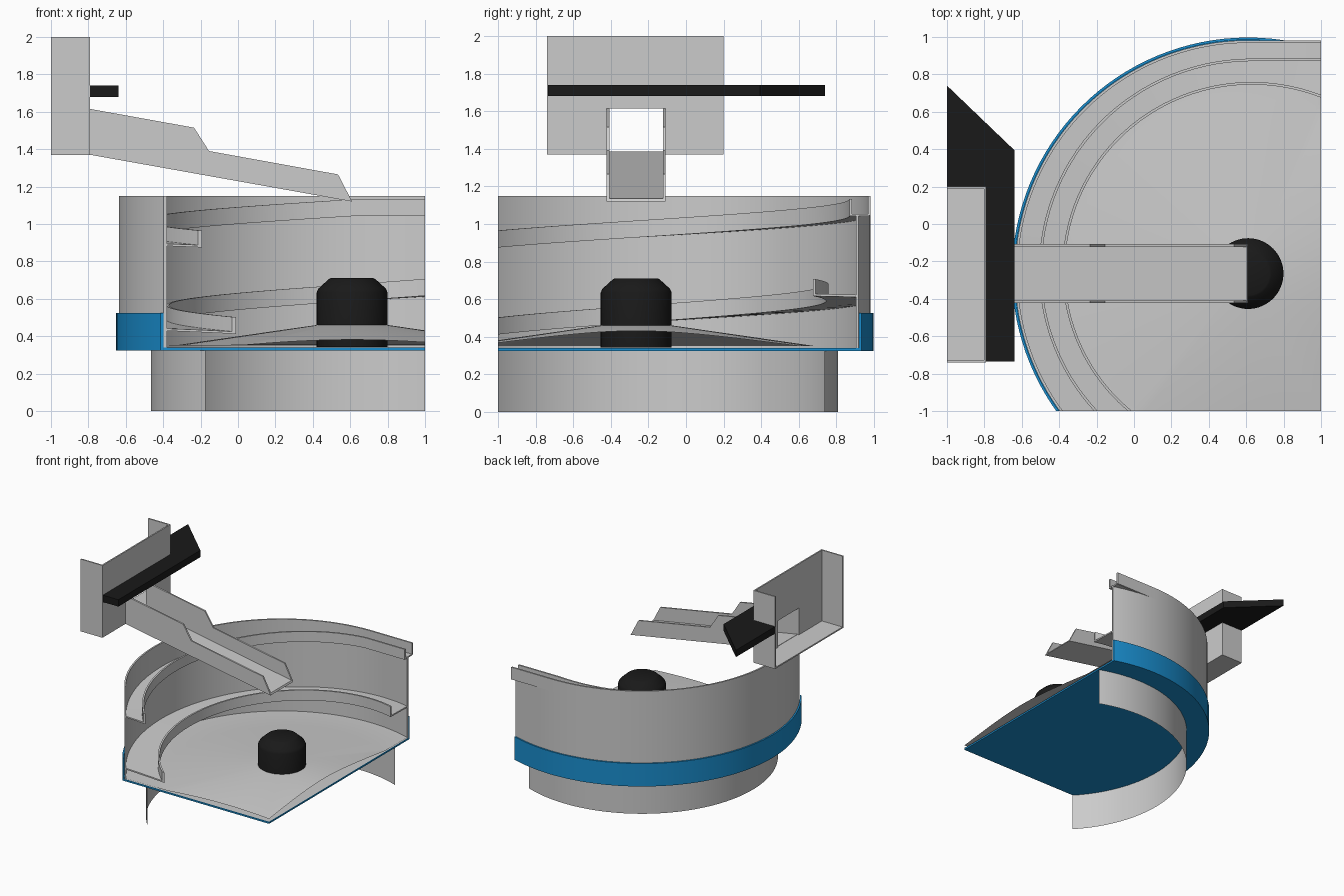
import bpy, bmesh
from math import sin, cos, radians
from mathutils import Vector

if "Cube" in bpy.data.objects:
    bpy.data.objects.remove(bpy.data.objects["Cube"])

CX, CY = 0.61, -0.265          # bowl axis
R_IN, R_OUT = 1.233, 1.247     # bowl wall radii


def material(name, rgb):
    m = bpy.data.materials.new(name)
    m.diffuse_color = (*rgb, 1)
    m.use_nodes = True
    m.node_tree.nodes["Principled BSDF"].inputs["Base Color"].default_value = m.diffuse_color
    return m


BLUE = material("blue", (0.01, 0.27, 0.62))
BLACK = material("black", (0.01, 0.01, 0.01))


def finish(name, bm, mat=None, clip=False, smooth=True):
    """Clip to the model's square footprint, then make the object."""
    bmesh.ops.remove_doubles(bm, verts=bm.verts, dist=1e-5)
    if clip:
        for co, no in (((1, 0, 0), (1, 0, 0)), ((0, -1, 0), (0, -1, 0))):
            res = bmesh.ops.bisect_plane(
                bm, geom=bm.verts[:] + bm.edges[:] + bm.faces[:],
                plane_co=co, plane_no=no, clear_outer=True)
            cut = [e for e in res["geom_cut"] if isinstance(e, bmesh.types.BMEdge)]
            if clip == "cap" and cut:
                bmesh.ops.holes_fill(bm, edges=cut, sides=0)
    bmesh.ops.recalc_face_normals(bm, faces=bm.faces)
    me = bpy.data.meshes.new(name)
    bm.to_mesh(me)
    bm.free()
    ob = bpy.data.objects.new(name, me)
    bpy.context.collection.objects.link(ob)
    if mat:
        me.materials.append(mat)
    if smooth:
        bpy.ops.object.select_all(action='DESELECT')
        ob.select_set(True)
        bpy.context.view_layer.objects.active = ob
        bpy.ops.object.shade_smooth_by_angle(angle=radians(30))
    return ob


def lathe(name, profile, mat=None, clip=False, steps=128):
    """Spin an (r, z) profile round the bowl axis."""
    bm = bmesh.new()
    vs = [bm.verts.new((CX + r, CY, z)) for r, z in profile]
    es = [bm.edges.new(p) for p in zip(vs, vs[1:])]
    bmesh.ops.spin(bm, geom=vs + es, cent=(CX, CY, 0), axis=(0, 0, 1),
                   angle=radians(360), steps=steps)
    return finish(name, bm, mat, clip)


def sweep(name, rings):
    """Skin a list of closed sections, capping both ends."""
    bm = bmesh.new()
    rows = [[bm.verts.new(p) for p in ring] for ring in rings]
    n = len(rows[0])
    for a, b in zip(rows, rows[1:]):
        for i in range(n):
            j = (i + 1) % n
            bm.faces.new((a[i], a[j], b[j], b[i]))
    bm.faces.new(rows[0])
    bm.faces.new(rows[-1])
    return finish(name, bm, clip="cap")


def prism(name, pts, vec, mat=None):
    """Extrude a flat outline along a vector."""
    bm = bmesh.new()
    f = bm.faces.new([bm.verts.new(p) for p in pts])
    ext = bmesh.ops.extrude_face_region(bm, geom=[f], use_keep_orig=True)
    bmesh.ops.translate(bm, vec=Vector(vec),
                        verts=[v for v in ext["geom"] if isinstance(v, bmesh.types.BMVert)])
    return finish(name, bm, mat, smooth=False)


def box(name, lo, hi):
    return prism(name, [(lo[0], lo[1], lo[2]), (hi[0], lo[1], lo[2]),
                        (hi[0], hi[1], lo[2]), (lo[0], hi[1], lo[2])],
                 (0, 0, hi[2] - lo[2]))


def polar(deg, section):
    c, s = cos(radians(deg)), sin(radians(deg))
    return [(CX + r * c, CY + r * s, z) for r, z in section]


def straight(x, section):
    return [(x, CY + r, z) for r, z in section]


def wall_section(z0, z1):
    return [(R_IN, z0), (R_OUT, z0), (R_OUT, z1), (R_IN, z1)]


# base skirt, blue tray, floor and domed cone
lathe("base_skirt", [(1.075, 0), (1.075, 0.325)], clip=True)
lathe("blue_tray", [(0, 0.325), (1.262, 0.325), (1.262, 0.525), (1.249, 0.525),
                    (1.249, 0.339), (0, 0.339)], BLUE, "cap")
lathe("bowl_floor", [(0, 0.343), (1.24, 0.343)], clip=True)
lathe("floor_cone", [(0.18, 0.46), (0.19, 0.46), (0.94, 0.352), (1.24, 0.35)], clip=True)

# centre knob
lathe("centre_knob", [(0, 0.343), (0.189, 0.343), (0.189, 0.635), (0.18, 0.655),
                      (0.125, 0.705), (0.115, 0.71), (0, 0.71)], BLACK, steps=64)

# bowl wall: the lower part is round, the upper part runs straight at the exit
sweep("bowl_wall_lower", [polar(a, wall_section(0.34, 1.044)) for a in range(50, 271, 2)])
sweep("bowl_wall_upper", [straight(1.1, wall_section(1.044, 1.15))]
      + [polar(a, wall_section(1.044, 1.15)) for a in range(90, 271, 2)])


# spiral track with inner lip, climbing clockwise to the straight exit
def track_section(s):
    r, z = 0.962 + 0.000347 * s, 0.413 + 0.00126 * s
    return [(r, z), (1.24, z), (1.24, z + 0.012), (r + 0.014, z + 0.012),
            (r + 0.014, z + 0.09), (r, z + 0.09)]


def track_run(name, s0, s1, tail=()):
    n = (s1 - s0) // 3
    sweep(name, [polar(229 - s, track_section(s))
                 for s in (s0 + (s1 - s0) * i / n for i in range(n + 1))] + list(tail))


track_run("track_lower", -50, 200)
track_run("track_upper", 310, 499, [straight(1.1, track_section(499))])

# feed chute: two stepped sides and a sloping floor
side = [(-0.79, 1.37), (0.61, 1.12), (0.535, 1.265), (-0.155, 1.39),
        (-0.235, 1.515), (-0.79, 1.615)]
for label, y in (("front", -0.422), ("back", -0.122)):
    prism("chute_side_" + label, [(x, y, z) for x, z in side], (0, 0.014, 0))
prism("chute_floor", [(-0.79, -0.415, 1.37), (0.61, -0.415, 1.12),
                      (0.603, -0.415, 1.135), (-0.79, -0.415, 1.385)], (0, 0.3, 0))

# hopper, open at the top and the left, with a doorway into the chute
prism("hopper_end_wall", [(-0.802, y, z) for y, z in
      ((-0.74, 1.37), (-0.41, 1.37), (-0.41, 1.615), (-0.12, 1.615),
       (-0.12, 1.37), (0.2, 1.37), (0.2, 2), (-0.74, 2))], (0.012, 0, 0))
box("hopper_front_wall", (-1, -0.74, 1.37), (-0.802, -0.728, 2))
box("hopper_back_wall", (-1, 0.188, 1.37), (-0.802, 0.2, 2))
box("hopper_floor", (-1, -0.728, 1.37), (-0.79, 0.188, 1.382))

# black mounting bracket round the hopper
prism("bracket", [(x, y, 1.68) for x, y in
      ((-1, 0.2), (-0.79, 0.2), (-0.79, -0.735), (-0.64, -0.735),
       (-0.64, 0.395), (-1, 0.74))], (0, 0, 0.06), BLACK)
